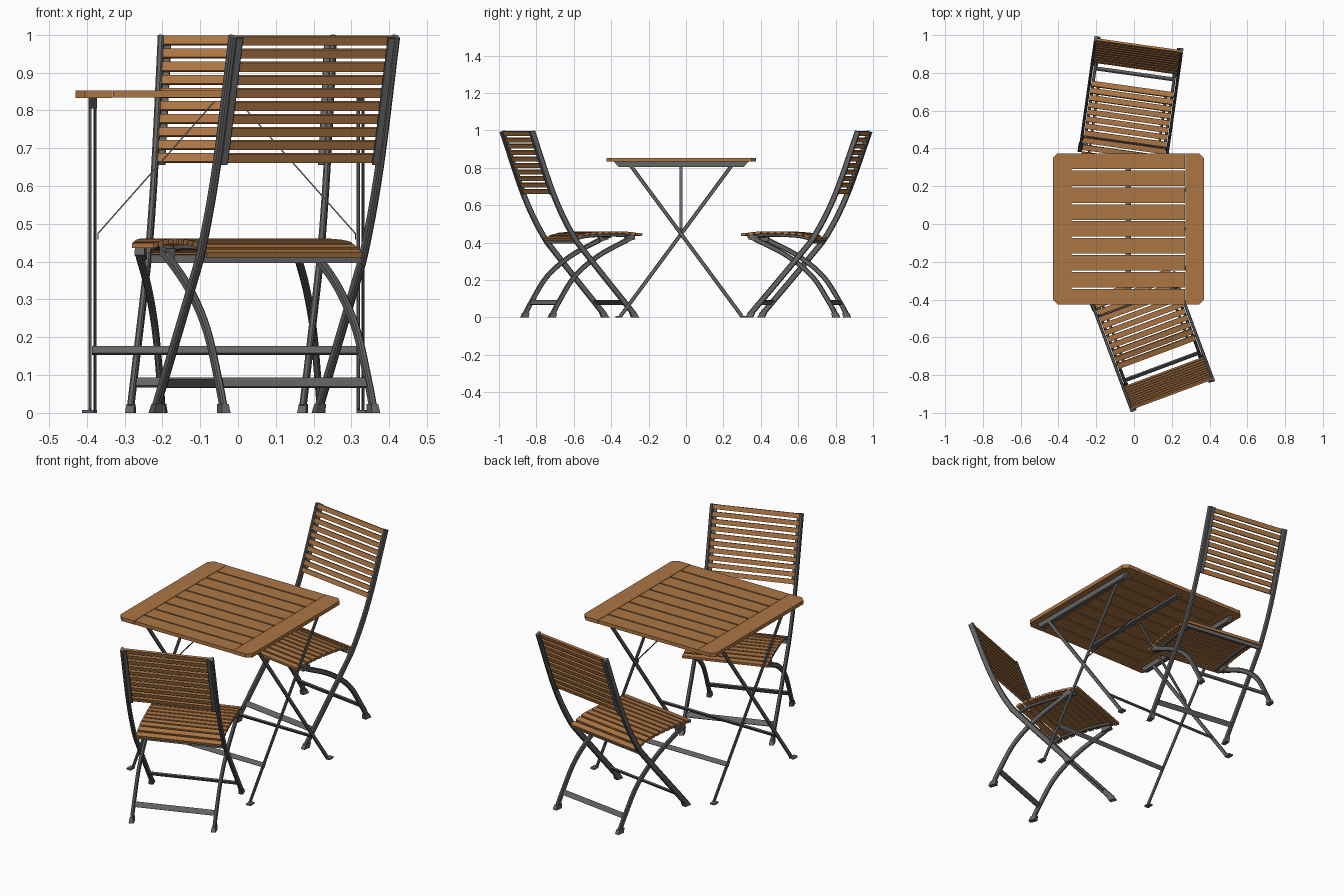
import bpy, bmesh
from math import radians, atan2, cos, sin
from mathutils import Matrix, Vector

if "Cube" in bpy.data.objects:
    bpy.data.objects.remove(bpy.data.objects["Cube"])


def material(name, color):
    mat = bpy.data.materials.new(name)
    mat.use_nodes = True
    mat.diffuse_color = color
    mat.node_tree.nodes["Principled BSDF"].inputs["Base Color"].default_value = color
    return mat


wood = material("oiled_wood", (0.41, 0.18, 0.057, 1))
metal = material("grey_metal", (0.13, 0.13, 0.13, 1))


def finish(bm, name, mat, place):
    bmesh.ops.recalc_face_normals(bm, faces=bm.faces)
    bm.transform(place)
    mesh = bpy.data.meshes.new(name)
    bm.to_mesh(mesh)
    bm.free()
    mesh.materials.append(mat)
    bpy.context.collection.objects.link(bpy.data.objects.new(name, mesh))


def box(bm, center, size, tilt=0.0):
    """Box tilted about the x axis."""
    m = Matrix.Translation(center) @ Matrix.Rotation(tilt, 4, 'X') @ Matrix.Diagonal((*size, 1))
    return bmesh.ops.create_cube(bm, size=1, matrix=m)["verts"]


def plate(bm, outline, offset):
    """Solid made by pushing a flat outline along an offset."""
    face = bm.faces.new([bm.verts.new(p) for p in outline])
    moved = bmesh.ops.extrude_face_region(bm, geom=[face])["geom"]
    bmesh.ops.translate(bm, vec=offset, verts=[v for v in moved if isinstance(v, bmesh.types.BMVert)])


def smooth_path(points, steps=5):
    """Catmull-Rom curve through 2D points."""
    p = [Vector(q) for q in points]
    p = [2 * p[0] - p[1]] + p + [2 * p[-1] - p[-2]]
    out = []
    for a, b, c, d in zip(p, p[1:], p[2:], p[3:]):
        for i in range(steps):
            t = i / steps
            out.append(0.5 * (2 * b + (c - a) * t + (2 * a - 5 * b + 4 * c - d) * t ** 2
                              + (3 * b - a - 3 * c + d) * t ** 3))
    return out + [p[-2]]


def sweep(bm, path, x, width, depth):
    """Flat bar with chamfered corners swept along a (y, z) path."""
    w, d = width / 2, depth / 2
    c = min(w, d) * 0.5
    profile = [(w, d - c), (w - c, d), (c - w, d), (-w, d - c),
               (-w, c - d), (c - w, -d), (w - c, -d), (w, c - d)]
    rings = []
    for i, p in enumerate(path):
        t = (path[min(i + 1, len(path) - 1)] - path[max(i - 1, 0)]).normalized()
        rings.append([bm.verts.new((x + u, p.x - t.y * v, p.y + t.x * v)) for u, v in profile])
    for r, s in zip(rings, rings[1:]):
        for k in range(8):
            bm.faces.new((r[k], r[k - 1], s[k - 1], s[k]))
    bm.faces.new(rings[0])
    bm.faces.new(rings[-1])


def foot(bm, x, y, lean):
    """Tapered cap whose top leans along the leg."""
    for v in box(bm, (x, y, 0.012), (0.024, 0.040, 0.024)):
        if v.co.z > 0.012:
            v.co.x = x + (v.co.x - x) * 0.8
            v.co.y = y + (v.co.y - y) * 0.9 + lean


def at_height(path, z):
    """Depth and tilt of a path at a given height."""
    for a, b in zip(path, path[1:]):
        if min(a.y, b.y) <= z <= max(a.y, b.y):
            t = (z - a.y) / (b.y - a.y)
            return a.x + (b.x - a.x) * t, atan2(abs(b.y - a.y), (b.x - a.x) * (1 if b.y > a.y else -1))


# Chair side profiles: y runs from the backrest towards the seat front
RAIL = smooth_path([(0.015, 0.995), (0.135, 0.66), (0.24, 0.45), (0.335, 0.325), (0.60, 0.012)])
LEG = smooth_path([(0.135, 0.012), (0.172, 0.08), (0.264, 0.22), (0.40, 0.33), (0.575, 0.420)])
SEAT = smooth_path([(0.255, 0.422), (0.33, 0.445), (0.45, 0.453), (0.55, 0.452), (0.632, 0.444)])


def chair(label, place):
    for side, sx in (("left", 1), ("right", -1)):
        # Long rails: backrest uprights that become the front legs
        bm = bmesh.new()
        sweep(bm, RAIL, sx * 0.230, 0.016, 0.030)
        foot(bm, sx * 0.230, 0.602, -0.014)
        finish(bm, f"{label}_{side}_back_rail", metal, place)

        # Strip behind the backrest slats, beside the rail
        bm = bmesh.new()
        strip = [p + Vector((-0.009, -0.004)) for p in RAIL if p.y > 0.655]
        sweep(bm, strip, sx * 0.214, 0.020, 0.006)
        finish(bm, f"{label}_{side}_backrest_strip", metal, place)

        # Curved rear legs with feet and seat brackets
        bm = bmesh.new()
        sweep(bm, LEG, sx * 0.211, 0.016, 0.026)
        foot(bm, sx * 0.211, 0.134, 0.008)
        box(bm, (sx * 0.205, 0.580, 0.426), (0.026, 0.050, 0.030), 0.25)
        finish(bm, f"{label}_{side}_curved_leg", metal, place)

        # Bearer strip under the seat slats
        bm = bmesh.new()
        sweep(bm, [p - Vector((0, 0.014)) for p in SEAT[1:-1]], sx * 0.18, 0.014, 0.016)
        finish(bm, f"{label}_{side}_seat_bearer", metal, place)

    # Cross bars: lower stretchers and rear seat support
    bm = bmesh.new()
    for path, half in ((RAIL, 0.224), (LEG, 0.208)):
        y, tilt = at_height(path, 0.08)
        box(bm, (0, y, 0.08), (2 * half, 0.028, 0.008), tilt)
    box(bm, (0, 0.262, 0.407), (0.45, 0.012, 0.022))
    finish(bm, f"{label}_cross_bars", metal, place)

    # Backrest slats, set slightly forward in the rails
    bm = bmesh.new()
    for i in range(10):
        z = 0.983 - i * 0.0345
        y, tilt = at_height(RAIL, z)
        box(bm, (0, y + 0.004 * sin(tilt), z - 0.004 * cos(tilt)), (0.446, 0.024, 0.012), tilt)
    finish(bm, f"{label}_backrest_slats", wood, place)

    # Seat slats following the seat curve
    bm = bmesh.new()
    count = 11
    for i in range(count):
        y = SEAT[0].x + (SEAT[-1].x - SEAT[0].x) * i / (count - 1)
        a, b = min(zip(SEAT, SEAT[1:]), key=lambda s: abs((s[0].x + s[1].x) / 2 - y))
        z = a.y + (b.y - a.y) * (y - a.x) / (b.x - a.x)
        box(bm, (0, y, z), (0.438, 0.029, 0.014), atan2(b.y - a.y, b.x - a.x))
    finish(bm, f"{label}_seat_slats", wood, place)


def table(place):
    for side, sx in (("left", 1), ("right", -1)):
        # End boards with clipped outer corners
        bm = bmesh.new()
        outline = [(0.302, -0.400), (0.375, -0.400), (0.40, -0.375),
                   (0.40, 0.375), (0.375, 0.400), (0.302, 0.400)]
        plate(bm, [(sx * x, y, 0.833) for x, y in outline], (0, 0, 0.02))
        finish(bm, f"table_{side}_end_board", wood, place)

        # Rail under each end, with tapered ends
        bm = bmesh.new()
        for v in box(bm, (sx * 0.354, 0, 0.819), (0.022, 0.72, 0.028)):
            if v.co.z < 0.81:
                v.co.y *= 0.93
        finish(bm, f"table_{side}_rail", metal, place)

        # Thin slanted brace from the leg crossing to the centre bar
        bm = bmesh.new()
        corners = [(0.342, 0.458), (0.342, 0.475), (0.034, 0.824), (0.031, 0.822), (0.339, 0.473), (0.339, 0.458)]
        plate(bm, [(sx * x, -0.008, z) for x, z in corners], (0, 0.016, 0))
        finish(bm, f"table_{side}_brace", metal, place)

    # Slats between the end boards
    bm = bmesh.new()
    for i in range(9):
        box(bm, (0, (i - 4) * 0.0895, 0.843), (0.600, 0.082, 0.019))
    finish(bm, "table_slats", wood, place)

    # Centre bar holding the slats
    bm = bmesh.new()
    box(bm, (0, 0, 0.828), (0.028, 0.70, 0.012))
    finish(bm, "table_centre_bar", metal, place)

    # Two crossing leg frames, each with a stretcher and plate feet
    for name, s, xs in (("front", 1, (-0.361, 0.348)), ("rear", -1, (-0.348, 0.361))):
        bm = bmesh.new()
        path = [Vector((-s * 0.325, 0.006)), Vector((s * 0.270, 0.812))]
        for x in xs:
            sweep(bm, path, x, 0.008, 0.020)
            box(bm, (x + (0.008 if x > 0 else -0.008), -s * 0.333, 0.004), (0.026, 0.036, 0.008))
        y, tilt = at_height(path, 0.165)
        box(bm, (0, y, 0.165), (0.712, 0.024, 0.008), tilt)
        finish(bm, f"table_{name}_leg_frame", metal, place)


table(Matrix.Translation((-0.03, -0.026, 0)))
chair("front_chair", Matrix.Translation((0.207, -0.916, 0)) @ Matrix.Rotation(radians(20.4), 4, 'Z'))
chair("rear_chair", Matrix.Translation((0.027, 0.965, 0)) @ Matrix.Rotation(radians(172), 4, 'Z'))
